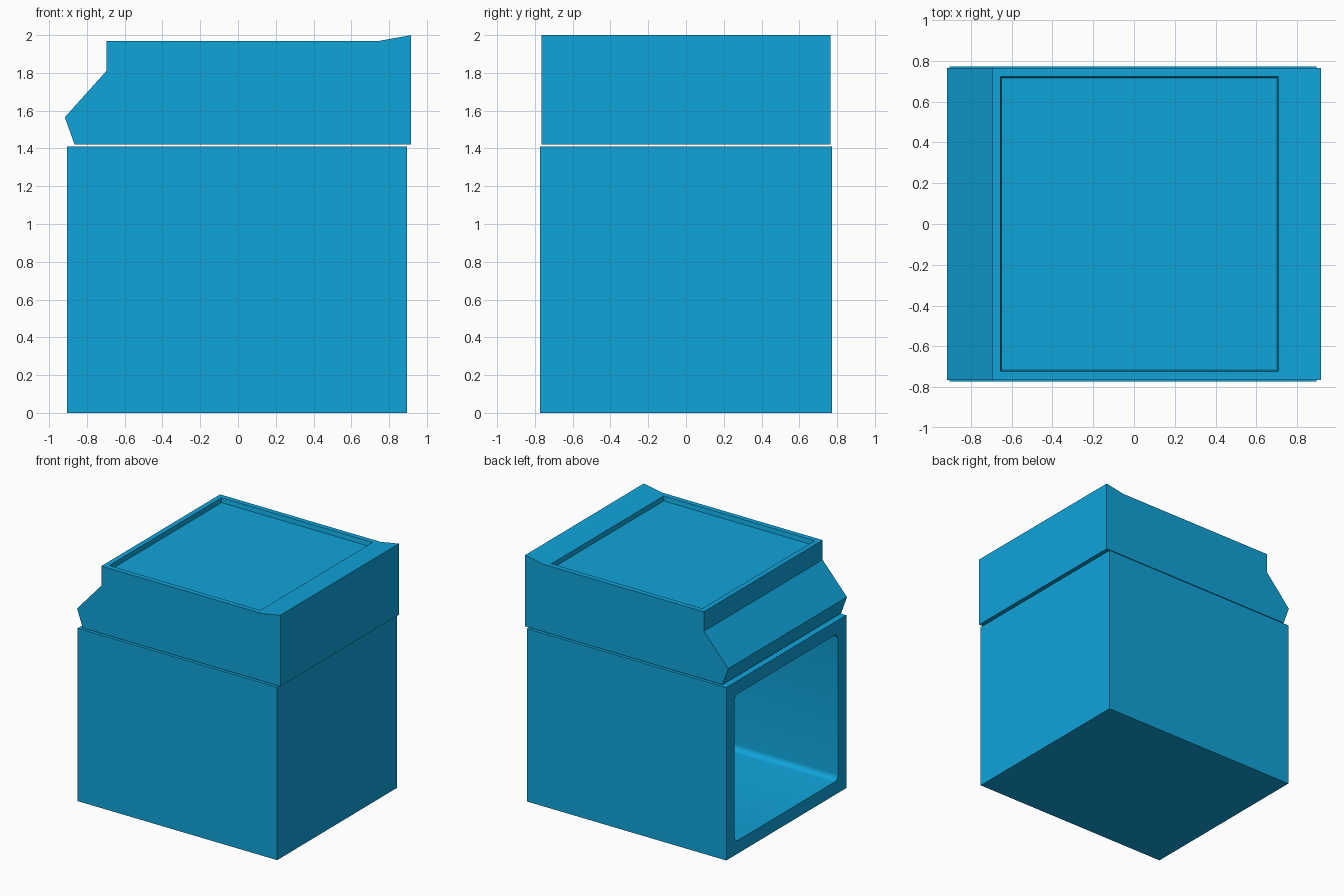
import bpy
import bmesh
import math

cube = bpy.data.objects.get("Cube")
if cube:
    bpy.data.objects.remove(cube, do_unlink=True)

# Single blue plastic
blue = bpy.data.materials.new("bright_blue")
blue.use_nodes = True
color = (0.005, 0.37, 0.70, 1)
blue.diffuse_color = color
blue.node_tree.nodes["Principled BSDF"].inputs["Base Color"].default_value = color


def prism(profile, half_depth):
    """Extrude an x-z outline symmetrically along y."""
    bm = bmesh.new()
    outline = bm.faces.new([bm.verts.new((x, -half_depth, z)) for x, z in profile])
    side = bmesh.ops.extrude_face_region(bm, geom=[outline])["geom"]
    moved = [g for g in side if isinstance(g, bmesh.types.BMVert)]
    bmesh.ops.translate(bm, verts=moved, vec=(0, 2 * half_depth, 0))
    bmesh.ops.recalc_face_normals(bm, faces=bm.faces)
    return bm


def sink(bm, face, rim, offset, draft=0):
    """Leave a rim around a face and push the middle in; return the floor."""
    bmesh.ops.inset_individual(bm, faces=[face], thickness=rim, use_even_offset=True)
    floor = bmesh.ops.extrude_discrete_faces(bm, faces=[face])["faces"][0]
    bmesh.ops.translate(bm, verts=floor.verts[:], vec=offset)
    if draft:
        center = floor.calc_center_median()
        for v in floor.verts:
            for axis in (0, 1):
                v.co[axis] -= math.copysign(draft, v.co[axis] - center[axis])
    return floor


def finish(name, bm):
    mesh = bpy.data.meshes.new(name)
    bm.to_mesh(mesh)
    bm.free()
    mesh.materials.append(blue)
    obj = bpy.data.objects.new(name, mesh)
    bpy.context.collection.objects.link(obj)
    bpy.ops.object.select_all(action="DESELECT")
    obj.select_set(True)
    bpy.context.view_layer.objects.active = obj
    bpy.ops.object.shade_smooth_by_angle(angle=math.radians(30))
    return obj


# Box body, open on one side, with rounded inner corners
left, right, top = -0.905, 0.895, 1.41
bm = prism([(left, 0), (right, 0), (right, top), (left, top)], 0.773)
bm.faces.ensure_lookup_table()
opening = min(bm.faces, key=lambda f: f.calc_center_median().x)
floor = sink(bm, opening, 0.107, (1.69, 0, 0))
inner_corners = [e for v in floor.verts for e in v.link_edges if e not in floor.edges[:]]
bmesh.ops.bevel(bm, geom=inner_corners, offset=0.045, segments=5,
                profile=0.5, affect="EDGES")
finish("box_body", bm)

# Lid with a slanted nose, raised lip and shallow tray in the top
lid_profile = [(-0.865, 1.42), (0.917, 1.42), (0.917, 2.0), (0.75, 1.97),
               (-0.697, 1.97), (-0.697, 1.81), (-0.917, 1.565)]
bm = prism(lid_profile, 0.765)
lid_top = max(bm.faces, key=lambda f: f.normal.z * f.calc_area())
sink(bm, lid_top, 0.042, (0, 0, -0.036), draft=0.006)
finish("lid", bm)
